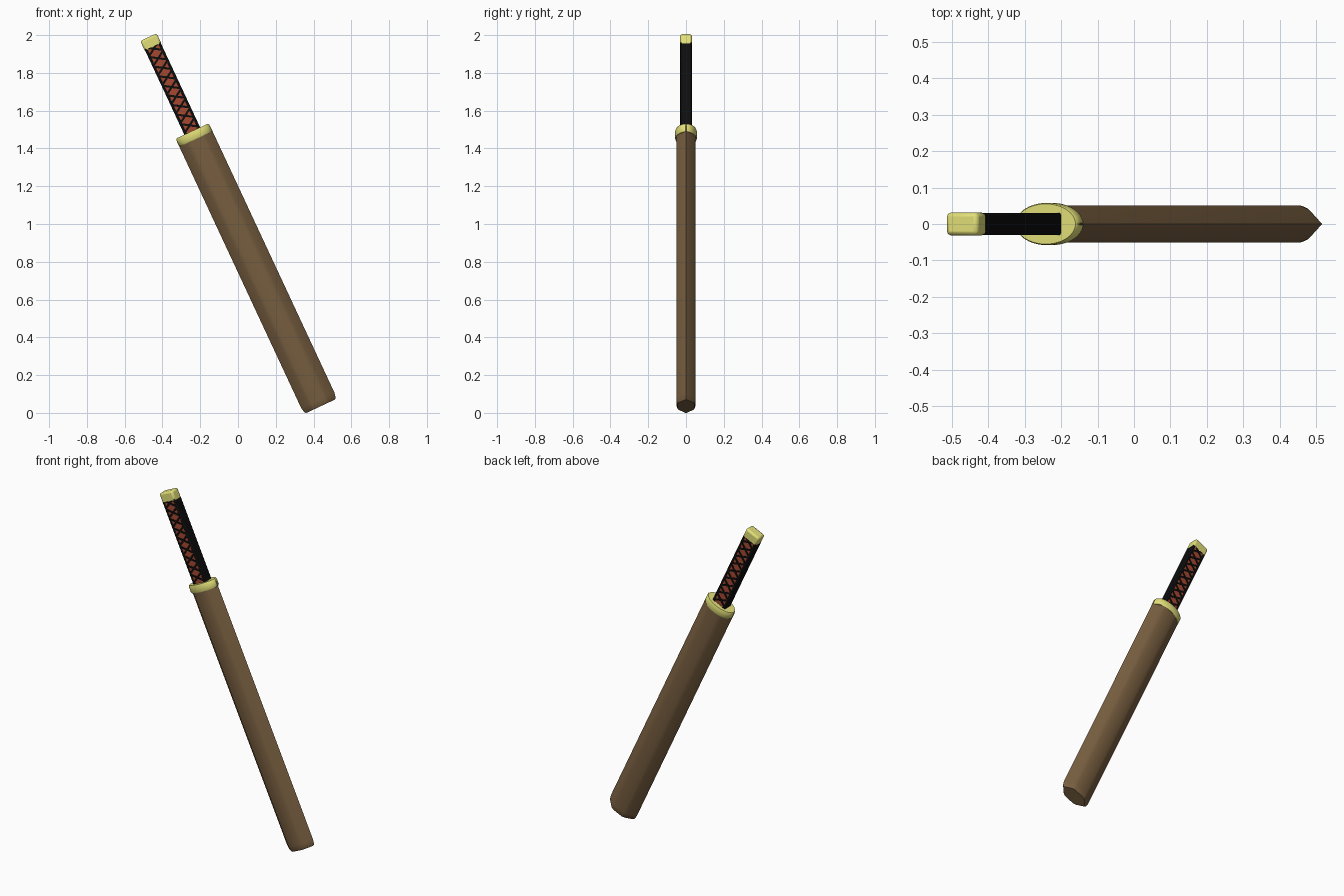
import bpy, bmesh, math
from mathutils import Matrix

if "Cube" in bpy.data.objects:
    bpy.data.objects.remove(bpy.data.objects["Cube"])

TILT = math.radians(-25)      # lean of the whole sword about Y
CX = 0.411                    # sword axis offset in the tilted frame


def material(name, rgb):
    m = bpy.data.materials.new(name)
    m.diffuse_color = (*rgb, 1)
    m.use_nodes = True
    m.node_tree.nodes["Principled BSDF"].inputs["Base Color"].default_value = m.diffuse_color
    return m


WOOD = material("wood", (0.19, 0.115, 0.052))
GOLD = material("gold", (0.76, 0.74, 0.19))
RED = material("red", (0.38, 0.065, 0.03))
BLACK = material("black", (0.004, 0.004, 0.004))


def finish(name, bm, mat, bevel=0, segments=2):
    bmesh.ops.recalc_face_normals(bm, faces=bm.faces)
    mesh = bpy.data.meshes.new(name)
    bm.to_mesh(mesh)
    bm.free()
    mesh.materials.append(mat)
    ob = bpy.data.objects.new(name, mesh)
    bpy.context.collection.objects.link(ob)
    ob.rotation_euler = (0, TILT, 0)
    if bevel:
        mod = ob.modifiers.new("bevel", 'BEVEL')
        mod.width, mod.segments = bevel, segments
        mod.limit_method = 'ANGLE'
    bpy.ops.object.select_all(action='DESELECT')
    ob.select_set(True)
    bpy.context.view_layer.objects.active = ob
    bpy.ops.object.shade_smooth_by_angle(angle=math.radians(35))
    return ob


def loft(name, profile, levels, mat):
    """Stack a cross-section at (height, x scale, y scale) levels."""
    bm = bmesh.new()
    rings = [[bm.verts.new((CX + x * sx, y * sy, h)) for x, y in profile]
             for h, sx, sy in levels]
    n = len(profile)
    for a, b in zip(rings, rings[1:]):
        for i in range(n):
            j = (i + 1) % n
            bm.faces.new((a[i], a[j], b[j], b[i]))
    bm.faces.new(rings[0][::-1])
    bm.faces.new(rings[-1])
    return finish(name, bm, mat)


def add_box(bm, centre, size, spin=0):
    m = (Matrix.Translation(centre) @ Matrix.Rotation(spin, 4, 'Y')
         @ Matrix.Diagonal((*size, 1)))
    bmesh.ops.create_cube(bm, size=1, matrix=m)


def box(name, centre, size, mat, bevel):
    bm = bmesh.new()
    add_box(bm, centre, size)
    return finish(name, bm, mat, bevel)


# Scabbard: flattened hexagon with softened shoulders
front = [(-0.097, 0), (-0.054, -0.043), (-0.036, -0.051),
         (0.036, -0.051), (0.054, -0.043), (0.097, 0)]
hexagon = front + [(-x, -y) for x, y in front[1:5]]
loft("scabbard", hexagon,
     [(-0.153, 0.88, 0.86), (-0.143, 0.95, 0.95), (-0.118, 1, 1), (1.44, 1, 1)], WOOD)

# Guard: oval plate with chamfered rims, and the gold mouth over the scabbard
oval = [(math.cos(a) * 0.095, math.sin(a) * 0.058)
        for a in (math.tau * i / 40 for i in range(40))]
loft("guard", oval, [(1.408, 0.95, 0.95), (1.415, 1, 1),
                     (1.448, 1, 1), (1.455, 0.95, 0.95)], GOLD)
loft("scabbard_mouth", hexagon, [(1.439, 1, 1), (1.45, 0.99, 0.99)], GOLD)

# Grip: red core, black side rails, crossed black wrapping on both faces
box("grip_core", (CX, 0, 1.695), (0.078, 0.056, 0.52), RED, 0.004)
for side, s in (("left", -1), ("right", 1)):
    box("grip_rail_" + side, (CX + s * 0.039, 0, 1.695),
        (0.014, 0.0605, 0.52), BLACK, 0.005)

bm = bmesh.new()
for k in range(10):
    for y in (-0.028, 0.028):
        for spin in (-0.57, 0.57):
            add_box(bm, (CX, y, 1.432 + 0.056 * k), (0.088, 0.005, 0.011), spin)
finish("grip_wrapping", bm, BLACK)

# Pommel
box("pommel", (CX, 0, 1.971), (0.096, 0.062, 0.064), GOLD, 0.011)
